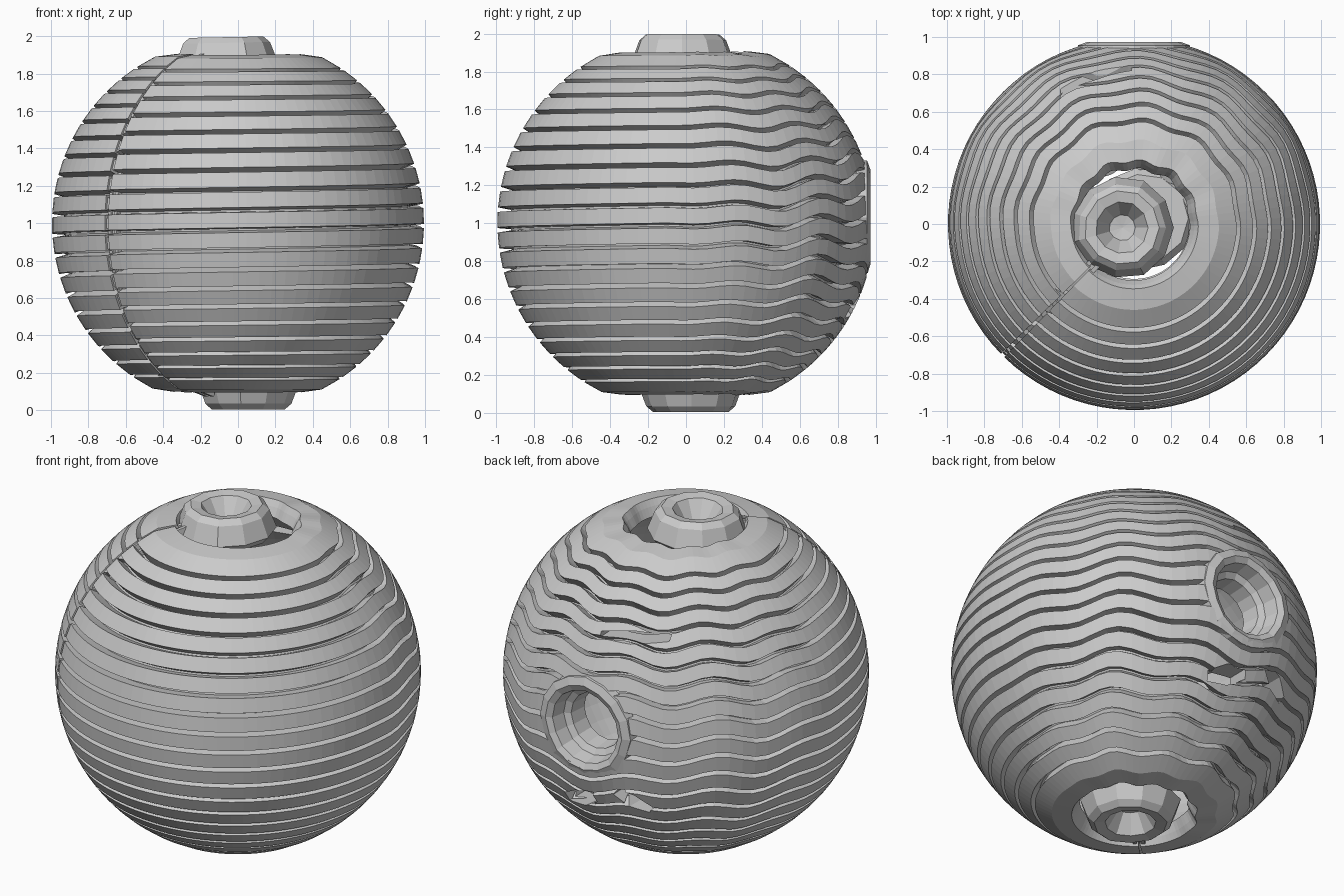
import bpy, bmesh, math, random
from mathutils import Vector, Matrix

random.seed(4)
cube = bpy.data.objects.get("Cube")
if cube:
    bpy.data.objects.remove(cube, do_unlink=True)

grey = bpy.data.materials.new("stone_grey")
grey.use_nodes = True
grey.diffuse_color = (0.6, 0.6, 0.6, 1)
grey.node_tree.nodes["Principled BSDF"].inputs["Base Color"].default_value = (0.6, 0.6, 0.6, 1)

RADIUS, INNER = 0.995, 0.87
SEAM = math.radians(225)
BACK = math.radians(90)
PITCH = math.radians(6.2)
CENTRE = Vector((0, 0, 1))


def finish(name, bm):
    bmesh.ops.recalc_face_normals(bm, faces=bm.faces)
    mesh = bpy.data.meshes.new(name)
    bm.to_mesh(mesh)
    bm.free()
    mesh.materials.append(grey)
    obj = bpy.data.objects.new(name, mesh)
    bpy.context.collection.objects.link(obj)
    return obj


def on_sphere(r, theta, az):
    return CENTRE + r * Vector((math.sin(theta) * math.cos(az), math.sin(theta) * math.sin(az), math.cos(theta)))


def lathe(name, profile, sides, matrix, jitter=0.0):
    """Spin a profile of (radius, height) around the local z axis."""
    bm = bmesh.new()
    rings = []
    wobble = [1 + random.uniform(-jitter, jitter) for _ in range(sides)]
    for r, h in profile:
        rings.append([bm.verts.new(matrix @ Vector((r * wobble[i] * math.cos(i * math.tau / sides),
                                                    r * wobble[i] * math.sin(i * math.tau / sides), h)))
                      for i in range(sides)])
    for a, b in zip(rings, rings[1:] + rings[:1]):
        for i in range(sides):
            j = (i + 1) % sides
            bm.faces.new((a[i], a[j], b[j], b[i]))
    bmesh.ops.remove_doubles(bm, verts=bm.verts, dist=0.0005)
    return finish(name, bm)


def wavy(theta, az):
    """Shift a latitude by the slow spiral, the rear ripples and the rear opening."""
    fade = math.sin(theta) ** 2
    turn = ((az - SEAM) % math.tau) / math.tau
    if az >= SEAM + math.tau - 0.001:
        turn = 1.0
    shift = -PITCH * (turn - 0.5) * fade
    rear = max(0.0, math.sin(az) * 0.9 + 0.15)
    ripple = math.cos(12 * (az - 0.21) + 0.8 * math.sin(3 * theta)) + 0.5 * math.sin(5 * az + 2 * theta)
    shift -= 0.026 * min(1, rear * 1.5) * ripple * (0.35 + 0.65 * fade)
    d_az, d_lat = (az % math.tau) - BACK, theta - BACK
    shift += 0.3 * d_lat * math.exp(-(d_az ** 2 + d_lat ** 2) / 0.16)
    return theta + shift


# Ribbed hollow shell: one grooved section swept around the axis
GROOVE, FLOOR = math.radians(0.75), 0.925
edges = [math.radians(20), math.radians(34)]
edges += [edges[1] + PITCH * i for i in range(1, 18)]
edges += [math.radians(146), math.radians(160)]
section = []
for k, (top, bottom) in enumerate(zip(edges, edges[1:])):
    wide = k in (0, len(edges) - 2)
    section.append((top + GROOVE * 0.4, FLOOR))
    section.append((top + GROOVE, 0.965 if k == 0 else RADIUS))
    if wide:
        section.append(((top + bottom) / 2, RADIUS))
    section.append((bottom - GROOVE, 0.965 if k == len(edges) - 2 else RADIUS))
    section.append((bottom - GROOVE * 0.4, FLOOR))
section += [(t, INNER) for t in reversed(edges)]

COLUMNS = 84
bm = bmesh.new()
columns = []
for c in range(COLUMNS + 1):
    az = SEAM + 0.012 + (math.tau - 0.024) * c / COLUMNS
    columns.append([bm.verts.new(on_sphere(r, wavy(t, az), az)) for t, r in section])
for a, b in zip(columns, columns[1:]):
    for i in range(len(section)):
        j = (i + 1) % len(section)
        bm.faces.new((a[i], a[j], b[j], b[i]))
bm.faces.new(columns[0])
bm.faces.new(columns[-1])
shell = finish("ribbed_shell", bm)

# Rear cut-outs: round opening, long slit above, ragged gaps below
AIM_BACK = Matrix.Translation((0, 0, 1.03)) @ Matrix.Rotation(-math.pi / 2, 4, 'X')


def wedge(name, place, size, tilt):
    bm = bmesh.new()
    bmesh.ops.create_cone(bm, cap_ends=True, segments=6, radius1=1, radius2=0.8, depth=1)
    m = (Matrix.Translation(place) @ Matrix.Rotation(tilt, 4, 'Y') @ Matrix.Diagonal((*size, 1))
         @ Matrix.Rotation(-math.pi / 2, 4, 'X'))
    bmesh.ops.transform(bm, matrix=m, verts=bm.verts)
    return finish(name, bm)


cutters = [
    lathe("opening_cutter", [(0, 0.6), (0.245, 0.6), (0.245, 1.2), (0, 1.2)], 24, AIM_BACK),
    wedge("slit_cutter", (-0.2, 0.8, 1.56), (0.24, 0.6, 0.035), 0.08),
    wedge("gap_cutter_a", (-0.26, 0.85, 0.63), (0.13, 0.6, 0.055), -0.5),
    wedge("gap_cutter_b", (0.08, 0.85, 0.56), (0.15, 0.6, 0.06), 0.3),
]
for cutter in cutters:
    cutter.hide_render = True
    mod = shell.modifiers.new(cutter.name, 'BOOLEAN')
    mod.operation, mod.solver, mod.object = 'DIFFERENCE', 'EXACT', cutter
    bpy.context.view_layer.objects.active = shell
    bpy.ops.object.modifier_apply(modifier=mod.name)
for cutter in cutters:
    bpy.data.objects.remove(cutter, do_unlink=True)

# Flared collar lining the rear opening
lathe("rear_collar", [(0.3, 0.9), (0.295, 0.955), (0.25, 0.972), (0.215, 0.955), (0.2, 0.87),
                      (0.165, 0.85), (0.155, 0.74), (0.22, 0.74), (0.25, 0.86)], 16, AIM_BACK, 0.02)

# Polar caps: hollow faceted rings with a sunken middle
CAP = [(0, 0.87), (0.07, 0.88), (0.12, 0.955), (0.14, 0.985), (0.2, 0.995),
       (0.235, 0.965), (0.275, 0.86), (0.24, 0.82), (0, 0.82)]
lathe("top_cap", CAP, 11, Matrix.Translation((-0.045, -0.02, 1)) @ Matrix.Rotation(-0.02, 4, 'Y'), 0.03)
lathe("bottom_cap", CAP, 11, Matrix.Translation((0.05, 0.03, 1)) @ Matrix.Rotation(math.pi, 4, 'X'), 0.03)

# Seam strip: three thin rails running from cap to cap
for name, side, height in (("seam_rail_left", -0.022, 0.952), ("seam_rail_middle", 0, 0.94),
                           ("seam_rail_right", 0.022, 0.952)):
    bm = bmesh.new()
    loops = []
    across = Vector((-math.sin(SEAM), math.cos(SEAM), 0))
    for i in range(33):
        theta = math.radians(13 + 154 * i / 32)
        loops.append([bm.verts.new(on_sphere(height - d, theta, SEAM) + across * (side + s))
                      for s, d in ((-0.011, 0), (0.011, 0), (0.011, 0.06), (-0.011, 0.06))])
    for a, b in zip(loops, loops[1:]):
        for i in range(4):
            j = (i + 1) % 4
            bm.faces.new((a[i], a[j], b[j], b[i]))
    bm.faces.new(loops[0])
    bm.faces.new(loops[-1])
    finish(name, bm)

# Small triangular teeth bridging the grooves beside the seam
bm = bmesh.new()
for k, theta in enumerate(edges[1:-1]):
    sign = 1 if k % 3 else -1
    points = [(-0.03, -0.01), (0.04, -0.01), (0.0, 0.07)]
    rings = [[bm.verts.new(on_sphere(r, theta + t, SEAM + sign * s / math.sin(theta)))
              for t, s in points] for r in (0.93, 0.985)]
    for i in range(3):
        j = (i + 1) % 3
        bm.faces.new((rings[0][i], rings[0][j], rings[1][j], rings[1][i]))
    bm.faces.new(rings[0])
    bm.faces.new(rings[1])
finish("seam_teeth", bm)
